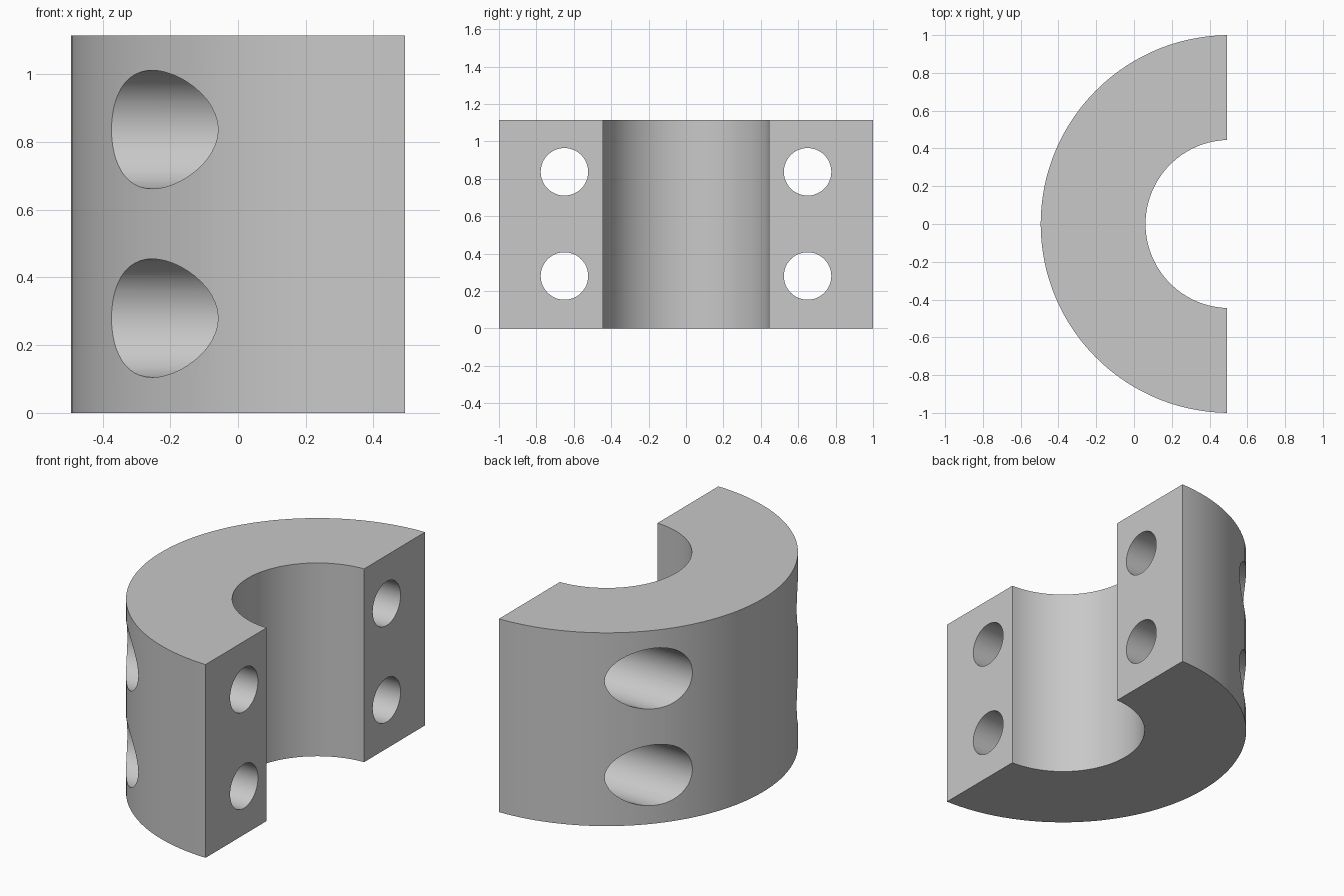
import bpy, bmesh, math

if "Cube" in bpy.data.objects:
    bpy.data.objects.remove(bpy.data.objects["Cube"])

CX = 0.506                 # axis of the bore
FACE = 0.4935              # flat split face
HEIGHT = 1.115
R_OUT, R_IN = 1.0, 0.445
HOLE_R, BORE_R = 0.127, 0.175
BORE_FLOOR = 0.24          # seat for the screw head

grey = bpy.data.materials.new("light grey")
grey.diffuse_color = (0.58, 0.58, 0.58, 1)
grey.use_nodes = True
grey.node_tree.nodes["Principled BSDF"].inputs["Base Color"].default_value = grey.diffuse_color


def make_object(name, bm):
    bmesh.ops.recalc_face_normals(bm, faces=bm.faces)
    mesh = bpy.data.meshes.new(name)
    bm.to_mesh(mesh)
    bm.free()
    ob = bpy.data.objects.new(name, mesh)
    bpy.context.collection.objects.link(ob)
    mesh.materials.append(grey)
    return ob


def arc(r, n):
    """Points of the left-hand arc, ending on the split face."""
    a0 = math.acos((FACE - CX) / r)
    return [(CX + r * math.cos(a), r * math.sin(a))
            for a in (a0 + (2 * math.pi - 2 * a0) * i / n for i in range(n + 1))]


# half ring: C-shaped profile pulled upwards
bm = bmesh.new()
profile = arc(R_OUT, 72) + arc(R_IN, 48)[::-1]
base = bm.faces.new([bm.verts.new((x, y, 0)) for x, y in profile])
top = bmesh.ops.extrude_face_region(bm, geom=[base])
bmesh.ops.translate(bm, vec=(0, 0, HEIGHT),
                    verts=[v for v in top["geom"] if isinstance(v, bmesh.types.BMVert)])
clamp = make_object("clamp_half", bm)

# stepped screw holes: wide from the outside, narrow through the split face
bm = bmesh.new()
N = 48
for y in (-0.65, 0.65):
    for z in (0.28, 0.837):
        rings = [[bm.verts.new((x, y + r * math.cos(2 * math.pi * i / N),
                                z + r * math.sin(2 * math.pi * i / N))) for i in range(N)]
                 for x, r in ((-0.8, BORE_R), (BORE_FLOOR, BORE_R),
                              (BORE_FLOOR, HOLE_R), (0.8, HOLE_R))]
        for a, b in zip(rings, rings[1:]):
            for i in range(N):
                j = (i + 1) % N
                bm.faces.new((a[i], a[j], b[j], b[i]))
        bm.faces.new(rings[0])
        bm.faces.new(rings[-1])
cutter = make_object("screw_hole_cutter", bm)
cutter.hide_render = True

# cut the holes, then smooth the round walls
mod = clamp.modifiers.new("screw_holes", 'BOOLEAN')
mod.operation = 'DIFFERENCE'
mod.solver = 'EXACT'
mod.object = cutter
bpy.context.view_layer.objects.active = clamp
clamp.select_set(True)
cutter.select_set(False)
bpy.ops.object.modifier_apply(modifier=mod.name)
bpy.data.objects.remove(cutter)
bpy.ops.object.shade_smooth_by_angle(angle=math.radians(30))
